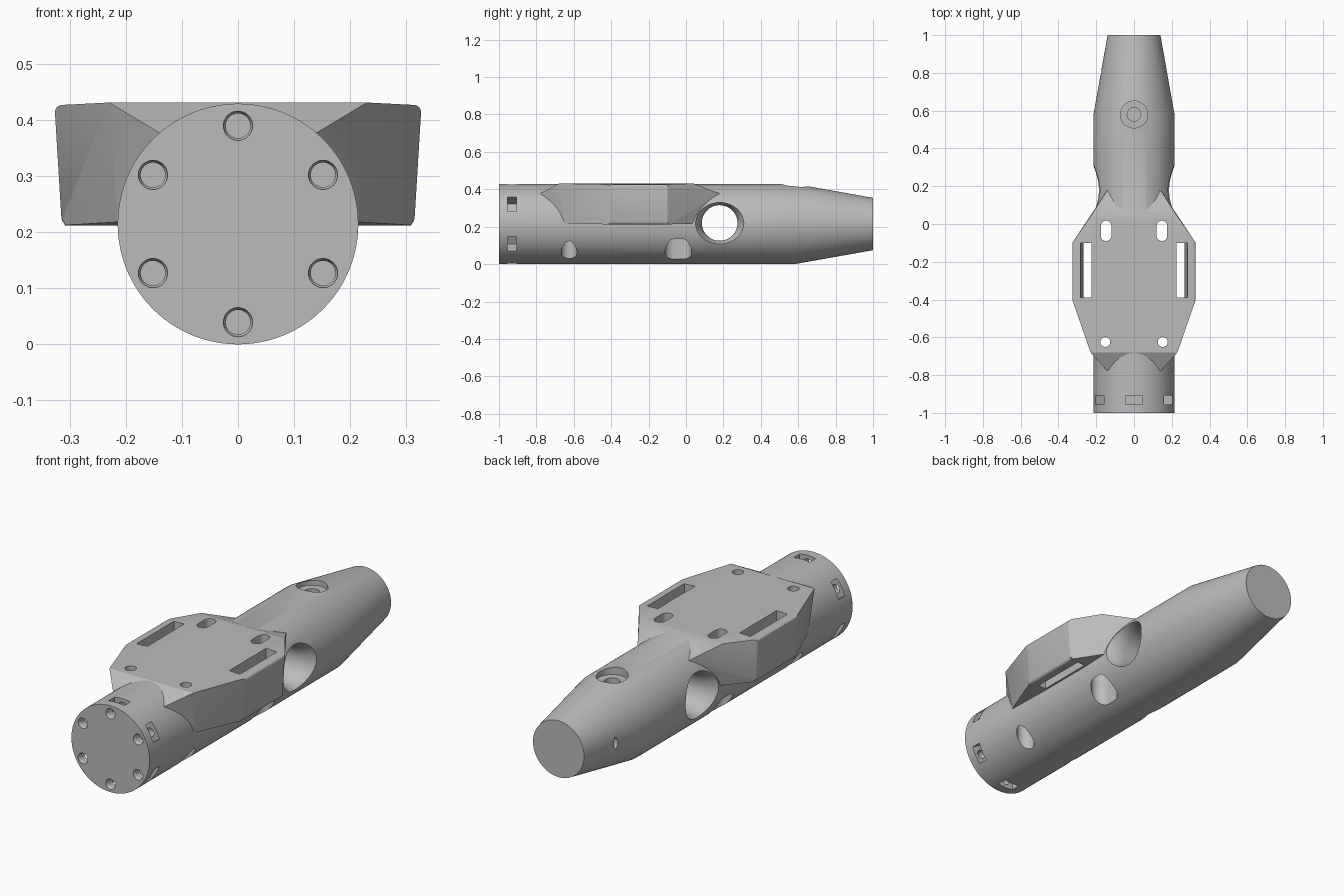
import bpy, bmesh, math
from mathutils import Matrix, Vector

if "Cube" in bpy.data.objects:
    bpy.data.objects.remove(bpy.data.objects["Cube"])

R = 0.2145          # body radius, also height of its axis
AXIS = Vector((0, 0, R))

grey = bpy.data.materials.new("plain_grey")
grey.diffuse_color = (0.5, 0.5, 0.5, 1)
grey.use_nodes = True
grey.node_tree.nodes["Principled BSDF"].inputs["Base Color"].default_value = grey.diffuse_color


def finish(bm, name):
    bmesh.ops.recalc_face_normals(bm, faces=bm.faces)
    me = bpy.data.meshes.new(name)
    bm.to_mesh(me)
    bm.free()
    me.materials.append(grey)
    ob = bpy.data.objects.new(name, me)
    bpy.context.collection.objects.link(ob)
    return ob


def lathe(name, profile, axis, centre, sides=48):
    """Solid of revolution; profile is (position along axis, radius)."""
    bm = bmesh.new()
    rot = Vector((0, 0, 1)).rotation_difference(Vector(axis)).to_matrix()
    rings = []
    for t, r in profile:
        rings.append([bm.verts.new(rot @ Vector((r * math.cos(a), r * math.sin(a), t)) + Vector(centre))
                      for a in (2 * math.pi * i / sides for i in range(sides))])
    for lo, hi in zip(rings, rings[1:]):
        for i in range(sides):
            j = (i + 1) % sides
            bm.faces.new((lo[i], lo[j], hi[j], hi[i]))
    bm.faces.new(rings[0][::-1])
    bm.faces.new(rings[-1])
    return finish(bm, name)


def hull(name, points, round_outer=False):
    bm = bmesh.new()
    for p in points:
        bm.verts.new(p)
    res = bmesh.ops.convex_hull(bm, input=bm.verts)
    spare = [v for v in res["geom_interior"] if isinstance(v, bmesh.types.BMVert)]
    bmesh.ops.delete(bm, geom=spare, context='VERTS')
    bmesh.ops.dissolve_limit(bm, angle_limit=0.01, verts=bm.verts, edges=bm.edges)
    if round_outer:
        edges = [e for e in bm.edges
                 if all(abs(v.co.x) > 0.3 for v in e.verts)
                 and abs(e.verts[0].co.y - e.verts[1].co.y) > 0.1]
        bmesh.ops.bevel(bm, geom=edges, offset=0.013, segments=4, profile=0.5, affect='EDGES')
    return finish(bm, name)


def slot(name, x, y0, y1, r, z0, z1, n=12):
    """Upright round-ended slot running along y."""
    pts = []
    for cy, start in ((y1 - r, 0), (y0 + r, math.pi)):
        for i in range(n + 1):
            a = start + math.pi * i / n
            for z in (z0, z1):
                pts.append((x + r * math.cos(a), cy + r * math.sin(a), z))
    return hull(name, pts)


def combine(target, tool, operation):
    mod = target.modifiers.new("cut", 'BOOLEAN')
    mod.operation = operation
    mod.solver = 'EXACT'
    mod.object = tool
    bpy.context.view_layer.objects.active = target
    bpy.ops.object.modifier_apply(modifier=mod.name)
    bpy.data.objects.remove(tool)


# Round body with tapered tail
body = lathe("body", [(-1, R), (0.58, R), (1, 0.14)], (0, 1, 0), AXIS, 96)

# Faceted saddle plate with side wings
half = [(0.23, -0.68, 0.431), (0.327, -0.4, 0.426), (0.327, -0.1, 0.426), (0.23, 0.04, 0.431),
        (0.14, -0.78, 0.377), (0.14, 0.18, 0.377),
        (0.215, -0.65, 0.218), (0.314, -0.4, 0.212), (0.314, -0.1, 0.212), (0.215, 0.035, 0.218)]
saddle = hull("saddle", [(s * x, y, z) for x, y, z in half for s in (1, -1)], True)
combine(body, saddle, 'UNION')

cutters = []

# Flared cross hole
flare = [(0.13, 0.095), (0.16, 0.101), (0.18, 0.109), (0.2, 0.12), (0.24, 0.145)]
cutters.append(lathe("cross_hole", [(-t, r) for t, r in flare[::-1]] + flare,
                     (1, 0, 0), (0, 0.18, 0.22), 64))

for s in (1, -1):
    # Strap slots with a sloping outer wall
    cutters.append(hull("strap_slot", [(s * x, y, z) for y in (-0.39, -0.1) for x, z in
                                       ((0.225, 0.15), (0.263, 0.15), (0.263, 0.25),
                                        (0.285, 0.45), (0.225, 0.45))]))
    # Screw holes and slots, with wider recesses from below
    cutters.append(lathe("screw_hole", [(-0.1, 0.026), (0.5, 0.026)], (0, 0, 1), (s * 0.152, -0.625, 0), 32))
    cutters.append(lathe("screw_recess", [(-0.1, 0.042), (0.3, 0.042)], (0, 0, 1), (s * 0.152, -0.625, 0), 32))
    cutters.append(slot("adjust_slot", s * 0.148, -0.09, 0.018, 0.028, -0.1, 0.5))
    cutters.append(slot("adjust_recess", s * 0.152, -0.113, 0.031, 0.047, -0.1, 0.3))

# Six bolt holes in the front face, each with a nut pocket
for k in range(6):
    turn = Matrix.Rotation(k * math.pi / 3, 3, 'Y')
    centre = turn @ Vector((0, 0, 0.175)) + AXIS
    cutters.append(lathe("bolt_hole", [(-1.02, 0.026), (-0.996, 0.026), (-0.988, 0.022), (-0.86, 0.022)],
                         (0, 1, 0), centre, 32))
    cutters.append(hull("nut_pocket", [turn @ Vector((x, y, z)) + AXIS for x in (-0.044, 0.044)
                                       for y in (-0.955, -0.907) for z in (0.14, 0.25)]))

# Stepped hole on top of the tail and small slit on the left side
cutters.append(lathe("top_recess", [(0.39, 0.072), (0.5, 0.072)], (0, 0, 1), (0, 0.58, 0)))
cutters.append(lathe("top_hole", [(0.3, 0.036), (0.48, 0.036)], (0, 0, 1), (0, 0.58, 0), 32))
slit = lathe("side_slit", [(-0.3, 0.028), (-0.14, 0.028)], (1, 0, 0), (0, 0, 0), 24)
for v in slit.data.vertices:
    v.co.y = 0.8 + v.co.y * 0.45
    v.co.z += R
cutters.append(slit)

for c in cutters:
    combine(body, c, 'DIFFERENCE')

# Smooth curved walls, crisp edges
for ob in bpy.context.selected_objects:
    ob.select_set(False)
body.select_set(True)
bpy.context.view_layer.objects.active = body
bpy.ops.object.shade_smooth_by_angle(angle=math.radians(25))
